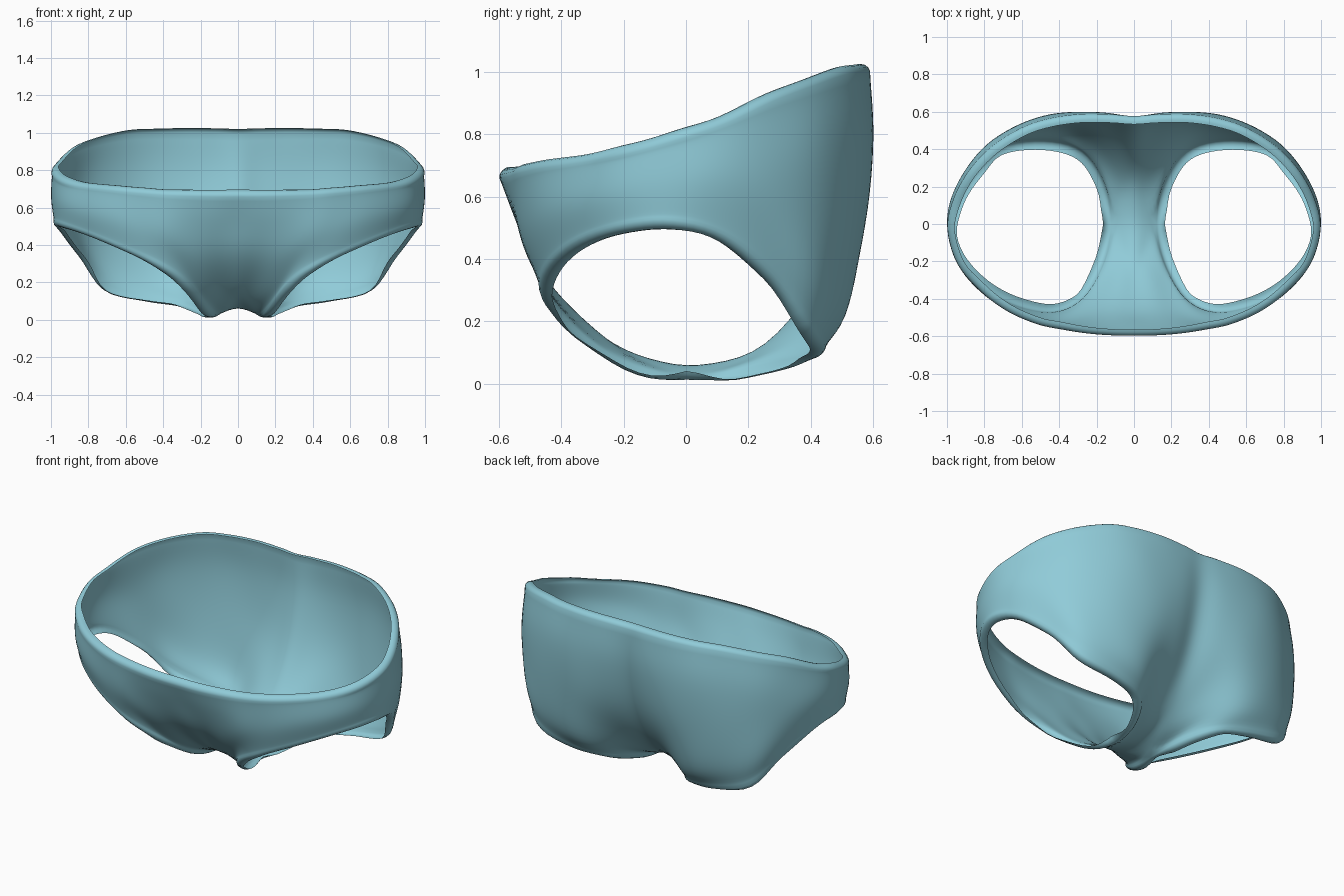
import bpy, bmesh, math
from mathutils import Vector as V

if "Cube" in bpy.data.objects:
    bpy.data.objects.remove(bpy.data.objects["Cube"])

# Columns of the right half, each running from the waist down to the leg edge
FRONT = [
    [(0, -.597, .657), (0, -.54, .52), (0, -.45, .33), (0, -.24, .13), (0, 0, .055)],
    [(.12, -.595, .657), (.115, -.54, .51), (.105, -.43, .31), (.065, -.19, .095), (.122, 0, .015)],
    [(.25, -.585, .66), (.24, -.545, .52), (.22, -.47, .34), (.185, -.34, .18), (.16, -.2, .06)],
    [(.38, -.565, .665), (.36, -.52, .43), (.265, -.39, .20)],
    [(.52, -.535, .675), (.49, -.515, .48), (.42, -.47, .30)],
    [(.68, -.465, .69), (.665, -.465, .54), (.62, -.44, .39)],
    [(.82, -.36, .705), (.825, -.36, .58), (.80, -.345, .465)],
    [(.943, -.215, .73), (.95, -.21, .62), (.935, -.20, .513)],
]
SIDE = [[(.997, -.03, .78), (1, -.03, .65), (.987, -.04, .525)]]
BACK = [
    [(.967, .13, .835), (.983, .13, .66), (.95, .13, .475)],
    [(.883, .285, .908), (.90, .295, .62), (.852, .285, .345)],
    [(.76, .415, .957), (.785, .43, .77), (.78, .43, .55), (.765, .43, .33), (.715, .415, .175)],
    [(.60, .515, .992), (.615, .535, .78), (.61, .525, .50), (.565, .50, .25), (.48, .445, .11)],
    [(.45, .565, 1.0), (.45, .59, .78), (.43, .565, .47), (.37, .51, .20), (.275, .385, .08)],
    [(.28, .588, 1.002), (.28, .602, .76), (.27, .56, .45), (.22, .43, .19), (.157, .21, .04)],
    [(.12, .586, 1.0), (.12, .59, .75), (.115, .50, .40), (.07, .235, .095), (.122, 0, .015)],
    [(0, .577, .995), (0, .56, .75), (0, .465, .42), (0, .26, .125), (0, 0, .055)],
]
# Rolled hem: (beyond the edge, inward)
HEM = [(.012, .005), (.021, .016), (.025, .03), (.024, .044)]
ROWS, STEPS = 24, 5


def spline(pts, t, first=None, last=None):
    """Smooth curve through pts, t from 0 to 1, with optional end guides."""
    p = [first or 2 * pts[0] - pts[1]] + pts + [last or 2 * pts[-1] - pts[-2]]
    s = t * (len(pts) - 1)
    i = min(int(s + 1e-9), len(pts) - 2)
    f = s - i
    a, b, c, d = p[i:i + 4]
    return .5 * (2 * b + (c - a) * f + (2 * a - 5 * b + 4 * c - d) * f * f
                 + (3 * b - a - 3 * c + d) * f ** 3)


def sample(pts, n, first=None, last=None):
    return [spline(pts, k / n, first, last) for k in range(n + 1)]


def flip(p, axis):
    q = p.copy()
    q[axis] = -q[axis]
    return q


columns = [sample([V(p) for p in c], ROWS) for c in FRONT + SIDE + BACK]
n = len(columns) - 1

# Rows across the columns: smooth at the waist, cornered at the crotch seam
grid = []
for r in range(ROWS + 1):
    e = [c[r] for c in columns]
    smooth = sample(e, n * STEPS, flip(e[1], 0), flip(e[-2], 0))
    seam_f = sample(e[:2], STEPS, flip(e[1], 0))
    seam_b = sample(e[:-3:-1], STEPS, flip(e[-2], 0))
    ends = (flip(e[2], 1), flip(e[-3], 1)) if r == ROWS else ()
    leg = sample(e[1:-1], (n - 2) * STEPS, *ends)
    corner = seam_f + leg[1:-1] + seam_b[::-1]
    w = (r / ROWS) ** 3
    grid.append([a.lerp(b, w) for a, b in zip(smooth, corner)])

bm = bmesh.new()
verts = [[bm.verts.new(p) for p in row] for row in grid]
for j in range(ROWS):
    for i in range(n * STEPS):
        bm.faces.new((verts[j + 1][i], verts[j + 1][i + 1], verts[j][i + 1], verts[j][i]))
for v in bm.verts:
    if abs(v.co.x) < 1e-4:
        v.co.x = 0
bmesh.ops.remove_doubles(bm, verts=bm.verts[:], dist=1e-4)

# Left half, then relax the cloth between the hems
bmesh.ops.mirror(bm, geom=bm.verts[:] + bm.edges[:] + bm.faces[:], axis='X', merge_dist=1e-4)
bmesh.ops.remove_doubles(bm, verts=bm.verts[:], dist=1e-4)
inner = [v for v in bm.verts if not v.is_boundary]
for _ in range(8):
    bmesh.ops.smooth_vert(bm, verts=inner, factor=.5,
                          use_axis_x=True, use_axis_y=True, use_axis_z=True)
bmesh.ops.recalc_face_normals(bm, faces=bm.faces[:])
bm.normal_update()
if max(bm.faces, key=lambda f: f.calc_center_median().x).normal.x < 0:
    bmesh.ops.reverse_faces(bm, faces=bm.faces[:])
bm.normal_update()

# Rolled hems around the waist and both legs
border = [e for e in bm.edges if e.is_boundary]
hem = {}
for v in [v for v in bm.verts if v.is_boundary]:
    a, b = [e.other_vert(v).co for e in v.link_edges if e.is_boundary]
    out = v.normal.cross(b - a).normalized()
    centre = sum((f.calc_center_median() for f in v.link_faces), V()) / len(v.link_faces)
    if out.dot(v.co - centre) < 0:
        out.negate()
    hem[v] = [v.co + out * t - v.normal * d for t, d in HEM]
for v in hem:
    hem[v] = [v] + [bm.verts.new(p) for p in hem[v]]
for e in border:
    loop = next(l for l in e.link_loops)
    a, b = hem[loop.vert], hem[loop.link_loop_next.vert]
    for k in range(len(HEM)):
        bm.faces.new((b[k], a[k], a[k + 1], b[k + 1]))

mesh = bpy.data.meshes.new("briefs")
bm.to_mesh(mesh)
bm.free()
briefs = bpy.data.objects.new("briefs", mesh)
bpy.context.collection.objects.link(briefs)

fabric = bpy.data.materials.new("light teal fabric")
fabric.diffuse_color = (.28, .60, .69, 1)
fabric.use_nodes = True
fabric.node_tree.nodes["Principled BSDF"].inputs["Base Color"].default_value = fabric.diffuse_color
mesh.materials.append(fabric)

bpy.context.view_layer.objects.active = briefs
briefs.select_set(True)
bpy.ops.object.shade_smooth_by_angle(angle=math.radians(60))
